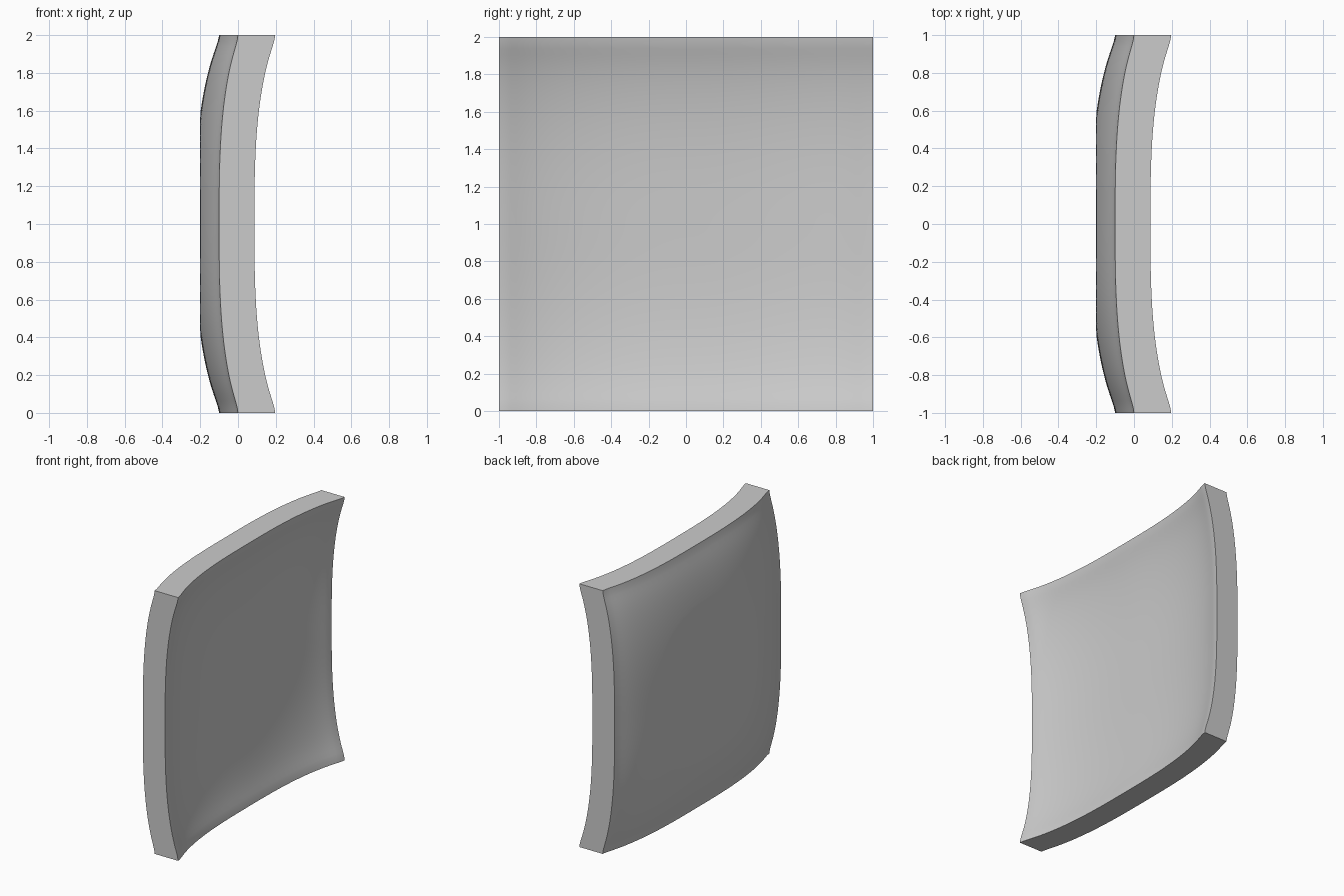
import bpy
import bmesh
import math
from mathutils import Matrix

cube = bpy.data.objects.get("Cube")
if cube:
    bpy.data.objects.remove(cube, do_unlink=True)

STEPS = 64


def flare(t):
    """Rise from the middle of the panel (0) to its rim (1)."""
    u = abs(t)
    return u ** 3 + 2.5 * (1 - u) * u ** 20


def outer(a, b):
    """Bulging face with a flat, rounded-square centre."""
    bulge = 0.03 * (1 - a * a) * (1 - b * b)
    return max(-0.2, 0.1 * (flare(a) + flare(b)) - 0.2 - bulge)


def inner(a, b):
    """Dished face with a flared rim."""
    return 0.197 - 0.11 * (2 - flare(a) - flare(b))


def add_sheet(bm, shape):
    """Upright square grid pushed along x by a shape function."""
    upright = Matrix.Rotation(math.pi / 2, 4, 'Y')
    made = bmesh.ops.create_grid(bm, x_segments=STEPS, y_segments=STEPS,
                                 size=1, matrix=upright)
    for v in made["verts"]:
        v.co.x = shape(v.co.y, v.co.z)
        v.co.z += 1


# Two curved sheets joined around the rim
bm = bmesh.new()
add_sheet(bm, outer)
add_sheet(bm, inner)
rim = [e for e in bm.edges if e.is_boundary]
bmesh.ops.bridge_loops(bm, edges=rim)
bmesh.ops.recalc_face_normals(bm, faces=bm.faces)
mesh = bpy.data.meshes.new("curved_panel")
bm.to_mesh(mesh)
bm.free()
panel = bpy.data.objects.new("curved_panel", mesh)
bpy.context.collection.objects.link(panel)

# Plain grey finish
grey = bpy.data.materials.new("light_grey")
grey.use_nodes = True
colour = (0.6, 0.6, 0.6, 1)
grey.diffuse_color = colour
grey.node_tree.nodes["Principled BSDF"].inputs["Base Color"].default_value = colour
mesh.materials.append(grey)

# Smooth faces, crisp rim
bpy.ops.object.select_all(action='DESELECT')
panel.select_set(True)
bpy.context.view_layer.objects.active = panel
bpy.ops.object.shade_smooth_by_angle(angle=math.radians(35))
